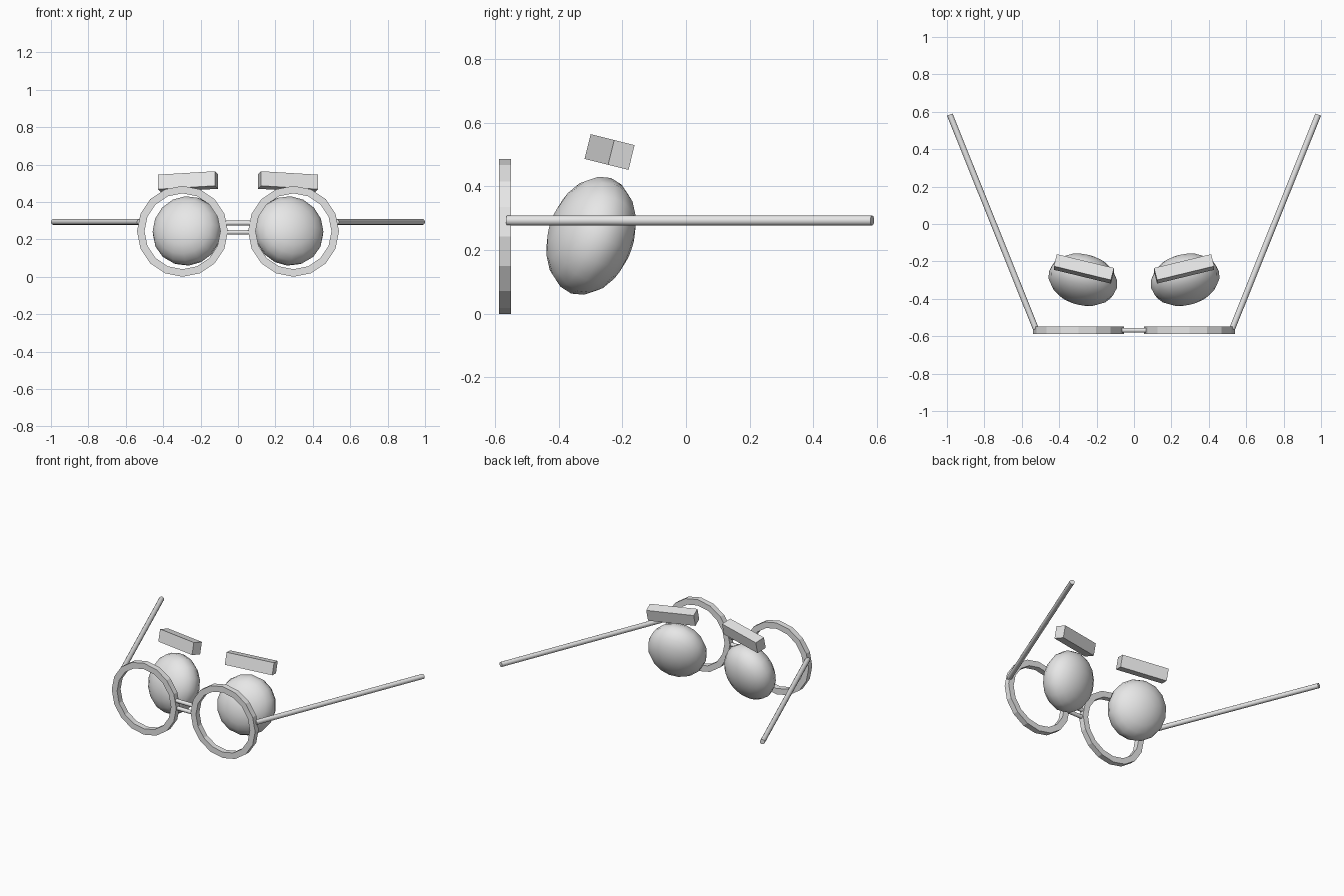
import bpy, bmesh, math
from mathutils import Matrix, Vector

cube = bpy.data.objects.get("Cube")
if cube:
    bpy.data.objects.remove(cube, do_unlink=True)

gray = bpy.data.materials.new("plain_gray")
gray.use_nodes = True
COLOR = (0.8, 0.8, 0.8, 1)
gray.diffuse_color = COLOR
gray.node_tree.nodes["Principled BSDF"].inputs["Base Color"].default_value = COLOR


def add_part(name, bm, smooth_angle=None):
    mesh = bpy.data.meshes.new(name)
    bmesh.ops.recalc_face_normals(bm, faces=bm.faces)
    bm.to_mesh(mesh)
    bm.free()
    mesh.materials.append(gray)
    obj = bpy.data.objects.new(name, mesh)
    bpy.context.collection.objects.link(obj)
    if smooth_angle:
        bpy.ops.object.select_all(action="DESELECT")
        obj.select_set(True)
        bpy.context.view_layer.objects.active = obj
        bpy.ops.object.shade_smooth_by_angle(angle=math.radians(smooth_angle))
    return obj


def rod(name, start, end, radius):
    start, end = Vector(start), Vector(end)
    axis = end - start
    place = Matrix.Translation((start + end) / 2) @ axis.to_track_quat("Z", "Y").to_matrix().to_4x4()
    bm = bmesh.new()
    bmesh.ops.create_cone(bm, cap_ends=True, segments=12, radius1=radius,
                          radius2=radius, depth=axis.length, matrix=place)
    add_part(name, bm, 40)


def tilted(center, yaw, pitch):
    return (Matrix.Translation(center) @ Matrix.Rotation(math.radians(pitch), 4, "X")
            @ Matrix.Rotation(math.radians(yaw), 4, "Z"))


def rim(name, x):
    # Square-section ring: a rectangle spun around the y axis
    center = Vector((x, -0.568, 0.243))
    bm = bmesh.new()
    section = [(0.203, -0.019), (0.243, -0.019), (0.243, 0.019), (0.203, 0.019)]
    verts = [bm.verts.new(center + Vector((0, y, r))) for r, y in section]
    edges = [bm.edges.new((verts[i], verts[(i + 1) % 4])) for i in range(4)]
    bmesh.ops.spin(bm, geom=verts + edges, cent=center, axis=(0, 1, 0),
                   angle=math.tau, steps=16)
    bmesh.ops.remove_doubles(bm, verts=bm.verts, dist=0.001)
    add_part(name, bm)


for side, s in (("left", 1), ("right", -1)):
    rim(side + "_rim", s * 0.297)
    rod(side + "_temple", (s * 0.525, -0.56, 0.293), (s * 0.985, 0.585, 0.293), 0.016)

    # Flattened eyeball with its pole facing forward
    bm = bmesh.new()
    place = tilted((s * 0.273, -0.298, 0.245), s * 14, -19)
    bmesh.ops.create_uvsphere(
        bm, u_segments=16, v_segments=10, radius=1,
        matrix=place @ Matrix.Diagonal((0.188, 0.13, 0.192, 1)) @ Matrix.Rotation(math.pi / 2, 4, "X"))
    add_part(side + "_eye", bm, 60)

    # Block eyebrow
    bm = bmesh.new()
    place = tilted((s * 0.268, -0.24, 0.508), s * 14, -14)
    bmesh.ops.create_cube(bm, size=1, matrix=place @ Matrix.Diagonal((0.315, 0.068, 0.08, 1)))
    add_part(side + "_eyebrow", bm)

# Double bridge between the rims
for name, z in (("upper_bridge", 0.287), ("lower_bridge", 0.238)):
    rod(name, (-0.075, -0.568, z), (0.075, -0.568, z), 0.013)
